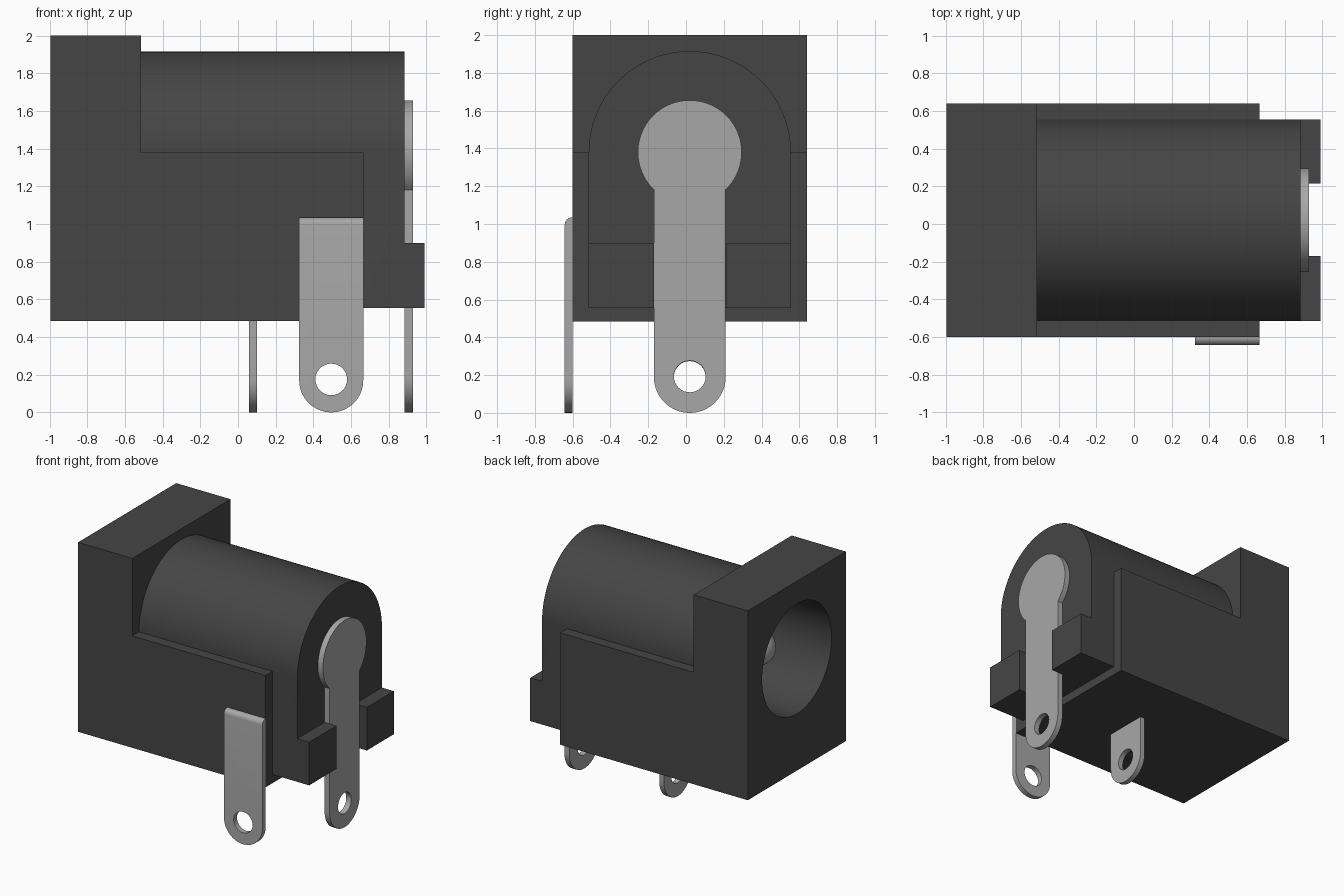
import bpy, bmesh, math
from mathutils import Matrix, Vector

if "Cube" in bpy.data.objects:
    bpy.data.objects.remove(bpy.data.objects["Cube"])

CY = 0.02      # centre line of the barrel in y
CZ = 1.38      # centre line of the barrel in z


def material(name, value):
    m = bpy.data.materials.new(name)
    m.use_nodes = True
    m.diffuse_color = (value, value, value, 1)
    bsdf = m.node_tree.nodes["Principled BSDF"]
    bsdf.inputs["Base Color"].default_value = (value, value, value, 1)
    bsdf.inputs["Roughness"].default_value = 0.6
    return m


PLASTIC = material("black plastic", 0.060)
METAL = material("grey metal", 0.39)


def add_object(name, bm, mat):
    bmesh.ops.recalc_face_normals(bm, faces=bm.faces)
    mesh = bpy.data.meshes.new(name)
    bm.to_mesh(mesh)
    bm.free()
    mesh.materials.append(mat)
    ob = bpy.data.objects.new(name, mesh)
    bpy.context.collection.objects.link(ob)
    return ob


def prism(name, outline, axis, start, end, mat, round_top=0):
    """Extrude a 2D outline (side, z) along x or y."""
    bm = bmesh.new()
    place = (lambda u, v: (start, u, v)) if axis == "x" else (lambda u, v: (u, start, v))
    face = bm.faces.new([bm.verts.new(place(u, v)) for u, v in outline])
    new = bmesh.ops.extrude_face_region(bm, geom=[face])["geom"]
    move = Vector((end - start, 0, 0) if axis == "x" else (0, end - start, 0))
    bmesh.ops.translate(bm, vec=move, verts=[g for g in new if isinstance(g, bmesh.types.BMVert)])
    if round_top:
        # round the outer top edge, on the starting side
        top = max(v for u, v in outline)
        i = 0 if axis == "x" else 1
        edges = [e for e in bm.edges
                 if all(abs(v.co.z - top) < 1e-4 and abs(v.co[i] - start) < 1e-4 for v in e.verts)]
        bmesh.ops.bevel(bm, geom=edges, offset=round_top, segments=6, profile=0.5, affect="EDGES")
    return add_object(name, bm, mat)


def arc(cu, cv, r, a0, a1, n):
    return [(cu + r * math.cos(a0 + (a1 - a0) * i / n),
             cv + r * math.sin(a0 + (a1 - a0) * i / n)) for i in range(n + 1)]


def circle(cu, cv, r, n):
    return arc(cu, cv, r, 0, 2 * math.pi, n)[:-1]


def rect(u0, u1, v0, v1):
    return [(u0, v0), (u1, v0), (u1, v1), (u0, v1)]


def combine(ob, other, operation):
    mod = ob.modifiers.new(operation, "BOOLEAN")
    mod.operation = operation
    mod.solver = "EXACT"
    mod.object = other
    bpy.context.view_layer.objects.active = ob
    bpy.ops.object.modifier_apply(modifier=mod.name)
    bpy.data.objects.remove(other)


# Housing: tall collar and low block in one stepped profile
housing = prism("housing", [(-0.995, 0.485), (0.665, 0.485), (0.665, CZ), (-0.515, CZ),
                            (-0.515, 2.0), (-0.995, 2.0)], "y", -0.60, 0.64, PLASTIC)

# Arched barrel running through the block
arch = [(CY - 0.535, 0.555), (CY + 0.535, 0.555)] + arc(CY, CZ, 0.535, 0, math.pi, 64)
combine(housing, prism("barrel", arch, "x", -0.8, 0.885, PLASTIC), "UNION")

# Two feet either side of the rear terminal
for u0, u1 in ((CY - 0.535, CY - 0.19), (CY + 0.195, CY + 0.535)):
    combine(housing, prism("foot", rect(u0, u1, 0.555, 0.90), "x", 0.8, 0.99, PLASTIC), "UNION")

# Round socket opening in the collar face
combine(housing, prism("socket_cutter", circle(CY, CZ, 0.44, 64), "x", -1.1, 0.35, PLASTIC),
        "DIFFERENCE")

# Contact pin with a domed tip inside the socket
R, TIP = 0.14, -0.78
bm = bmesh.new()
profile = [(TIP + R + x, r) for x, r in arc(0, 0, R, math.pi, math.pi / 2, 10)] + [(0.4, R), (0.4, 0)]
verts = [bm.verts.new((x, CY + r, CZ)) for x, r in profile]
edges = [bm.edges.new(pair) for pair in zip(verts, verts[1:])]
bmesh.ops.spin(bm, geom=verts + edges, cent=(0, CY, CZ), axis=(1, 0, 0),
               angle=2 * math.pi, steps=32)
bmesh.ops.remove_doubles(bm, verts=bm.verts, dist=1e-4)
pin = add_object("contact_pin", bm, METAL)


def tongue(cu, half, top):
    """Strip with a half-round lower end resting on z = 0."""
    return arc(cu, half, half, math.pi, 2 * math.pi, 32) + [(cu + half, top), (cu - half, top)]


# Rear terminal: keyhole plate, round head over a strip
a = -math.acos(0.19 / 0.275)
keyhole = (arc(CY, CZ, 0.275, a, math.pi - a, 56)
           + arc(CY, 0.19, 0.19, math.pi, 2 * math.pi, 32))
rear = prism("rear_terminal", keyhole, "x", 0.885, 0.93, METAL)
combine(rear, prism("hole_cutter", circle(CY, 0.193, 0.084, 32), "x", 0.8, 1.0, METAL), "DIFFERENCE")

# Side terminal on the front wall, bent over at the top
side = prism("side_terminal", tongue(0.495, 0.17, 1.035), "y", -0.642, -0.60, METAL, round_top=0.038)
combine(side, prism("hole_cutter", circle(0.495, 0.175, 0.084, 32), "y", -0.8, -0.5, METAL), "DIFFERENCE")

# Middle terminal coming out of the underside
middle = prism("middle_terminal", tongue(CY, 0.175, 0.55), "x", 0.058, 0.10, METAL)
combine(middle, prism("hole_cutter", circle(CY, 0.19, 0.084, 32), "x", 0.0, 0.2, METAL), "DIFFERENCE")

# Smooth the curved walls, keep edges crisp
for ob in bpy.context.view_layer.objects:
    ob.select_set(ob in (housing, pin, rear, side, middle))
bpy.context.view_layer.objects.active = housing
bpy.ops.object.shade_smooth_by_angle(angle=math.radians(30))
